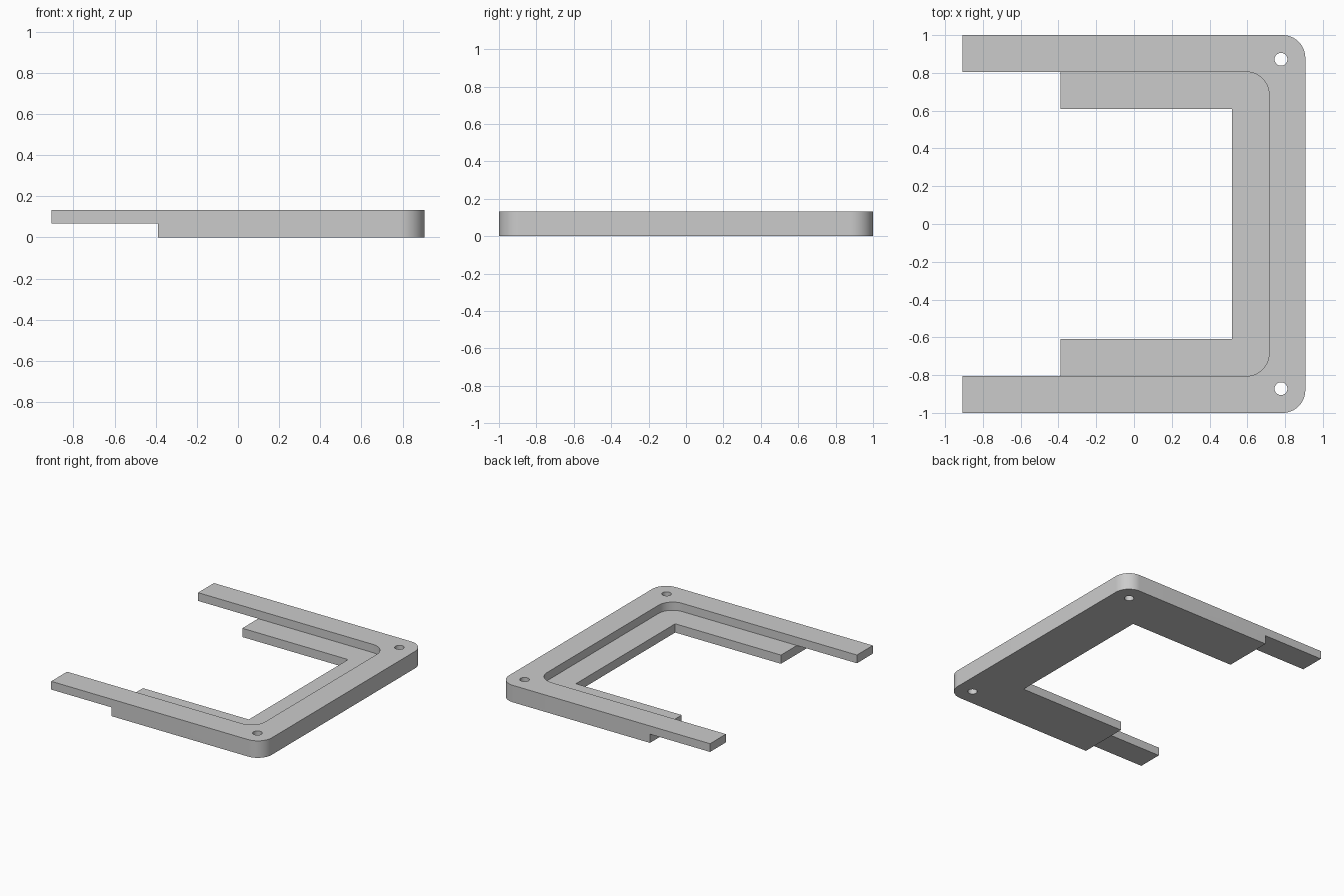
import bpy
import bmesh
from math import sin, cos, pi

cube = bpy.data.objects.get("Cube")
if cube:
    bpy.data.objects.remove(cube, do_unlink=True)

TOP, SHELF = 0.132, 0.068
CORNER = 0.12

grey = bpy.data.materials.new("plain_grey")
grey.use_nodes = True
grey.diffuse_color = (0.6, 0.6, 0.6, 1)
grey.node_tree.nodes["Principled BSDF"].inputs["Base Color"].default_value = (0.6, 0.6, 0.6, 1)


def prism(name, outline, z0, z1):
    """Extrude a flat outline from z0 to z1."""
    bm = bmesh.new()
    face = bm.faces.new([bm.verts.new((x, y, z0)) for x, y in outline])
    new = bmesh.ops.extrude_face_region(bm, geom=[face])["geom"]
    verts = [v for v in new if isinstance(v, bmesh.types.BMVert)]
    bmesh.ops.translate(bm, verts=verts, vec=(0, 0, z1 - z0))
    bmesh.ops.recalc_face_normals(bm, faces=bm.faces)
    mesh = bpy.data.meshes.new(name)
    bm.to_mesh(mesh)
    bm.free()
    mesh.materials.append(grey)
    obj = bpy.data.objects.new(name, mesh)
    bpy.context.collection.objects.link(obj)
    return obj


def arc(cx, cy, r, start, end, steps):
    angles = [start + (end - start) * i / steps for i in range(steps + 1)]
    return [(cx + r * cos(a), cy + r * sin(a)) for a in angles]


def bay(left, right, half, r=0):
    """Rectangle whose two right-hand corners may be rounded."""
    if r:
        side = (arc(right - r, r - half, r, -pi / 2, 0, 16)
                + arc(right - r, half - r, r, 0, pi / 2, 16))
    else:
        side = [(right, -half), (right, half)]
    return [(left, -half)] + side + [(left, half)]


# Solid blank with rounded right-hand corners
frame = prism("bracket_frame", bay(-0.907, 0.907, 1, CORNER), 0, TOP)

# Recess above the shelf, central opening, and undercut beneath the arm ends
cutters = [
    prism("recess_cutter", bay(-1.2, 0.715, 0.805, CORNER), SHELF, 0.3),
    prism("opening_cutter", bay(-1.3, 0.52, 0.61), -0.1, 0.25),
    prism("undercut_cutter", bay(-1.4, -0.39, 1.2), -0.2, SHELF),
]
# Screw holes in the two corners
for side in (-1, 1):
    cutters.append(prism("screw_hole_cutter",
                         arc(0.778, side * 0.872, 0.034, 0, 2 * pi, 32)[:-1], -0.1, 0.4))

bpy.context.view_layer.objects.active = frame
frame.select_set(True)
for cutter in cutters:
    cutter.hide_render = True
    mod = frame.modifiers.new("cut", "BOOLEAN")
    mod.operation = "DIFFERENCE"
    mod.solver = "EXACT"
    mod.object = cutter
    bpy.ops.object.modifier_apply(modifier=mod.name)
    bpy.data.objects.remove(cutter, do_unlink=True)

bpy.ops.object.shade_smooth_by_angle(angle=pi / 6)
